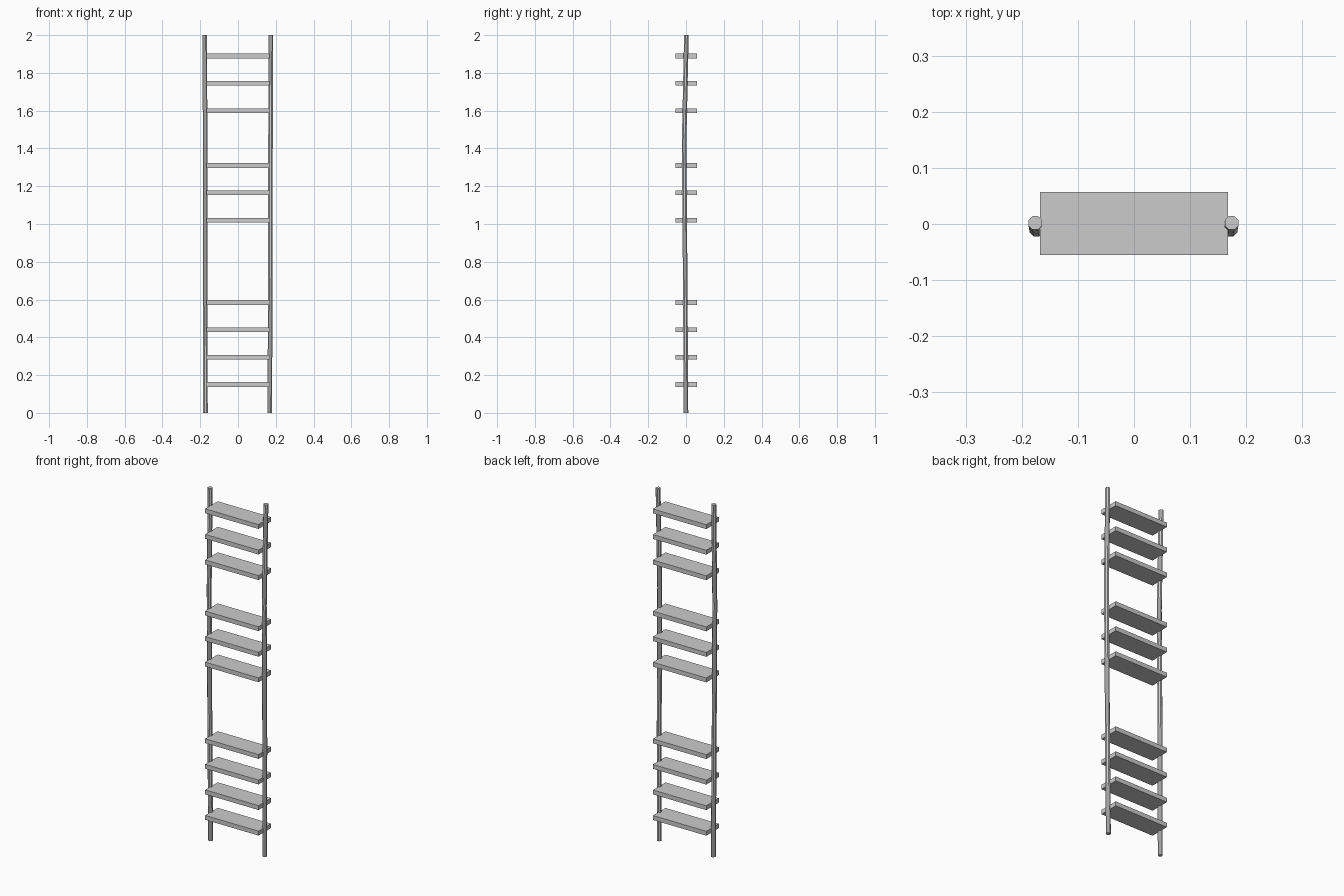
import bpy, bmesh, math
from mathutils import Vector

if "Cube" in bpy.data.objects:
    bpy.data.objects.remove(bpy.data.objects["Cube"])

grey = bpy.data.materials.new("plain_grey")
grey.use_nodes = True
colour = (0.6, 0.6, 0.6, 1)
grey.diffuse_color = colour
grey.node_tree.nodes["Principled BSDF"].inputs["Base Color"].default_value = colour

RADIUS, SIDES = 0.013, 8


def add_object(name, bm):
    bmesh.ops.recalc_face_normals(bm, faces=bm.faces)
    mesh = bpy.data.meshes.new(name)
    bm.to_mesh(mesh)
    bm.free()
    mesh.materials.append(grey)
    obj = bpy.data.objects.new(name, mesh)
    bpy.context.collection.objects.link(obj)
    return obj


# Slightly crooked rail: an octagon swept up through a few centres
def rail(name, centres):
    bm = bmesh.new()
    rings = []
    for c in centres:
        ring = []
        for i in range(SIDES):
            a = math.tau * (i + 0.5) / SIDES
            ring.append(bm.verts.new(Vector(c) + Vector((math.cos(a), math.sin(a), 0)) * RADIUS))
        rings.append(ring)
    for low, high in zip(rings, rings[1:]):
        for i in range(SIDES):
            j = (i + 1) % SIDES
            bm.faces.new((low[i], low[j], high[j], high[i]))
    bm.faces.new(rings[0])
    bm.faces.new(rings[-1])
    add_object(name, bm)


rail("right_rail", [(-0.172, 0, 0), (-0.174, -0.004, 0.67),
                    (-0.174, -0.010, 1.43), (-0.176, 0.002, 2)])
rail("left_rail", [(0.168, 0, 0), (0.171, -0.004, 0.67),
                   (0.172, -0.010, 1.43), (0.174, 0.002, 2)])

# Plank rungs at an even spacing, with three missing from the run
for slot in range(13):
    if slot in (4, 5, 9):
        continue
    bm = bmesh.new()
    bmesh.ops.create_cube(bm, size=1)
    bmesh.ops.scale(bm, vec=(0.335, 0.112, 0.025), verts=bm.verts)
    rung = add_object(f"rung_{slot + 1}", bm)
    rung.location = (0, 0.001, 0.15 + 0.145 * slot)
